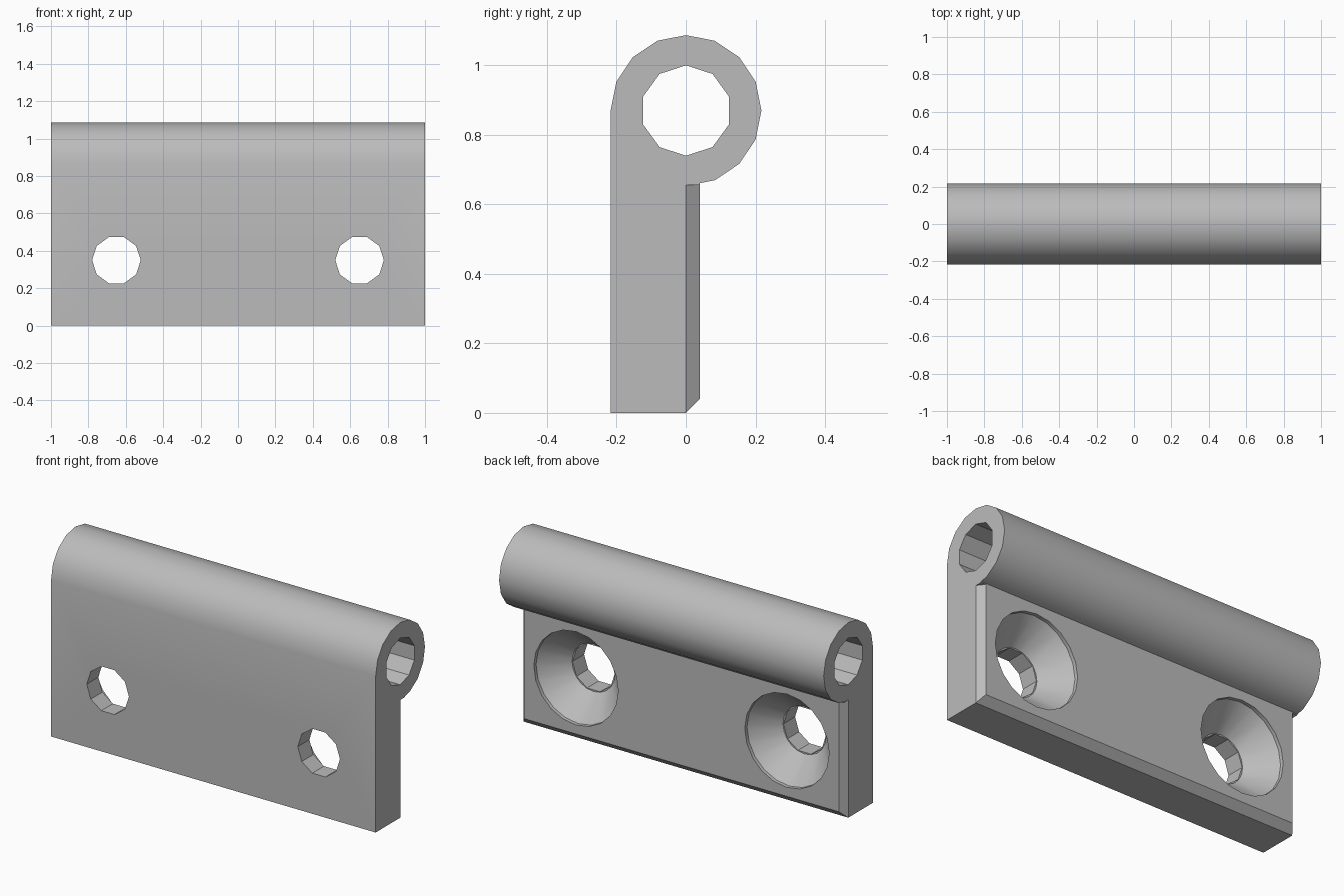
import bpy, bmesh, math
from mathutils import Vector

if "Cube" in bpy.data.objects:
    bpy.data.objects.remove(bpy.data.objects["Cube"])

R, AXIS_Z = 0.217, 0.87          # barrel radius and height
BACK, CHAMFER = 0.04, 0.03       # back of the plate, end chamfer
HOLE_X, HOLE_Z, HOLE_R = 0.65, 0.35, 0.13

grey = bpy.data.materials.new("light grey metal")
grey.use_nodes = True
grey.diffuse_color = (0.5, 0.5, 0.5, 1)
grey.node_tree.nodes["Principled BSDF"].inputs["Base Color"].default_value = (0.5, 0.5, 0.5, 1)


def loft(name, rings):
    """Solid made of matching rings of points, capped at both ends."""
    bm = bmesh.new()
    loops = [[bm.verts.new(p) for p in ring] for ring in rings]
    n = len(loops[0])
    for a, b in zip(loops, loops[1:]):
        for i in range(n):
            j = (i + 1) % n
            bm.faces.new((a[i], a[j], b[j], b[i]))
    bm.faces.new(loops[0])
    bm.faces.new(loops[-1])
    bmesh.ops.recalc_face_normals(bm, faces=bm.faces)
    mesh = bpy.data.meshes.new(name)
    bm.to_mesh(mesh)
    bm.free()
    mesh.materials.append(grey)
    obj = bpy.data.objects.new(name, mesh)
    bpy.context.collection.objects.link(obj)
    return obj


def along_x(name, profile, half):
    return loft(name, [[(x, y, z) for y, z in profile] for x in (-half, half)])


def circle(cx, cy, r, n, start=0):
    angles = [start + math.tau * i / n for i in range(n)]
    return [(cx + r * math.cos(a), cy + r * math.sin(a)) for a in angles]


def turned_y(name, x, steps, n):
    """Round cutter along y from (y, radius) steps."""
    return loft(name, [[(px, y, pz) for px, pz in circle(x, HOLE_Z, r, n)]
                       for y, r in steps])


# Leaf and barrel as one profile: arc over the top, then down the back
profile = []
for i in range(13):
    a = math.pi - i * math.pi / 8
    profile.append((R * math.cos(a), AXIS_Z + R * math.sin(a)))
profile[-1] = (BACK, 0.661)
profile += [(BACK, BACK), (0, 0), (-R, 0)]
leaf = along_x("hinge_leaf", profile, 1)

# Bore for the hinge pin
cutters = [along_x("pin_bore_cutter", circle(0, AXIS_Z, HOLE_R, 10, math.pi / 2), 1.2)]

for side in (-1, 1):
    # Screw hole with countersink on the back
    x = side * HOLE_X
    cutters.append(turned_y("screw_hole_cutter", x, [(-0.4, HOLE_R), (0.2, HOLE_R)], 10))
    cutters.append(turned_y("countersink_cutter", x,
                            [(-0.115, 0.133), (0.02, 0.26), (0.1, 0.26)], 20))
    # Chamfer on the plate end, below the barrel
    slope = CHAMFER / BACK
    wedge = [(1, 0), (1 - slope * 0.1, 0.1), (1.1, 0.1), (1.1, 0)]
    cutters.append(loft("end_chamfer_cutter", [[(side * px, py, z) for px, py in wedge]
                                               for z in (-0.1, 0.656)]))

bpy.context.view_layer.objects.active = leaf
leaf.select_set(True)
for cutter in cutters:
    mod = leaf.modifiers.new("cut", 'BOOLEAN')
    mod.operation = 'DIFFERENCE'
    mod.solver = 'EXACT'
    mod.object = cutter
    bpy.ops.object.modifier_apply(modifier=mod.name)
    bpy.data.objects.remove(cutter)

bpy.ops.object.shade_smooth_by_angle(angle=math.radians(30))
